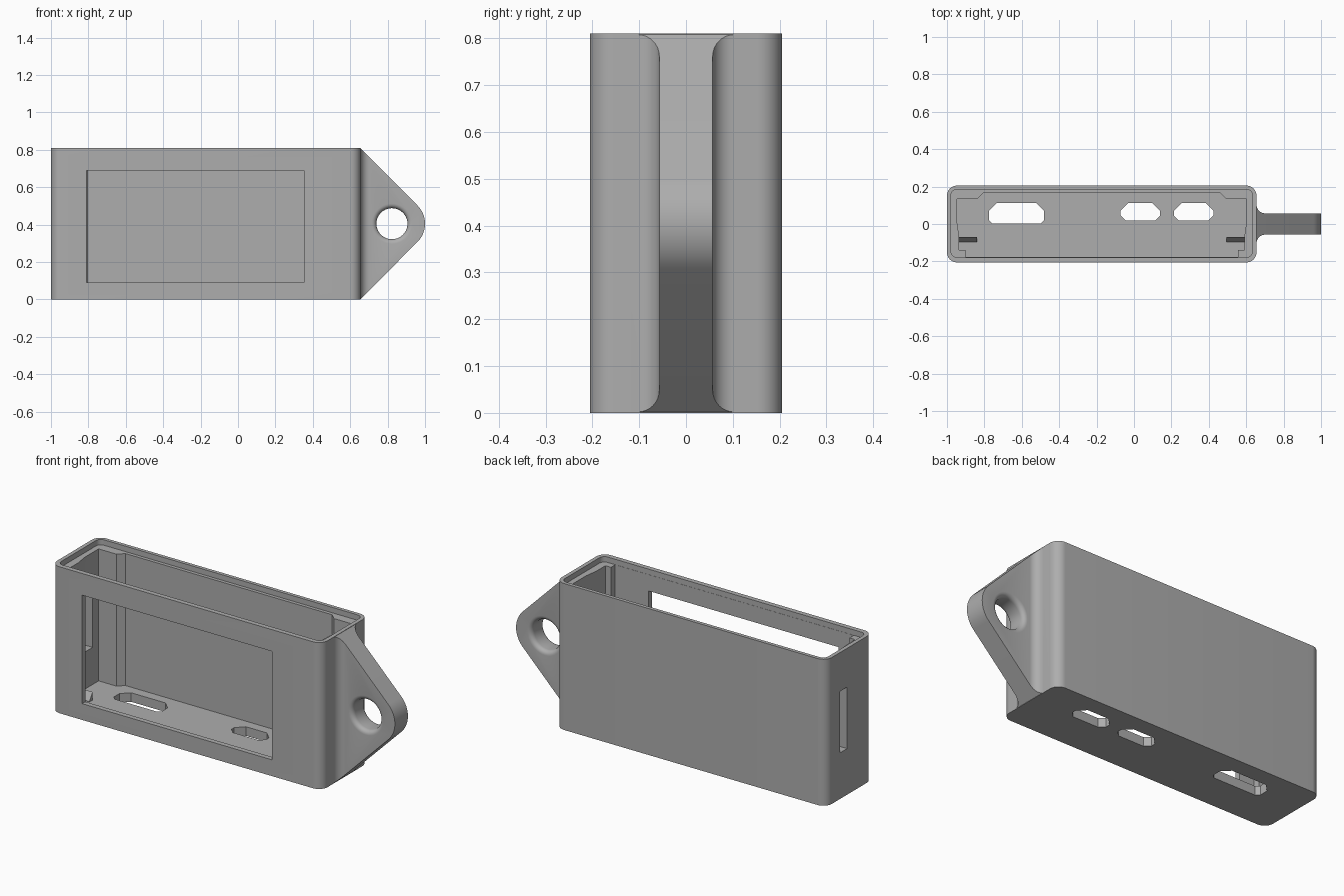
import bpy, bmesh, math
from mathutils import Vector

if "Cube" in bpy.data.objects:
    bpy.data.objects.remove(bpy.data.objects["Cube"])

grey = bpy.data.materials.new("mid_grey")
grey.diffuse_color = (0.42, 0.42, 0.42, 1)
grey.use_nodes = True
grey.node_tree.nodes["Principled BSDF"].inputs["Base Color"].default_value = grey.diffuse_color
MID = -0.1725          # mirror line of the case in x
TOP = 0.81


def prism(name, pts, lo, hi, axis='z'):
    """Extrude a 2D outline along z (points are x,y) or along y (points are x,z)."""
    bm = bmesh.new()
    place = (lambda p, h: (p[0], p[1], h)) if axis == 'z' else (lambda p, h: (p[0], h, p[1]))
    a = [bm.verts.new(place(p, lo)) for p in pts]
    b = [bm.verts.new(place(p, hi)) for p in pts]
    bm.faces.new(a)
    bm.faces.new(b)
    for i in range(len(pts)):
        j = (i + 1) % len(pts)
        bm.faces.new((a[i], a[j], b[j], b[i]))
    return finish(name, bm)


def finish(name, bm):
    bmesh.ops.recalc_face_normals(bm, faces=bm.faces)
    me = bpy.data.meshes.new(name)
    bm.to_mesh(me)
    bm.free()
    me.materials.append(grey)
    ob = bpy.data.objects.new(name, me)
    bpy.context.collection.objects.link(ob)
    return ob


def arc(cx, cy, r, a0, a1, n):
    return [(cx + r * math.cos(math.radians(a0 + (a1 - a0) * i / n)),
             cy + r * math.sin(math.radians(a0 + (a1 - a0) * i / n))) for i in range(n + 1)]


def rounded(x0, x1, y0, y1, r, n=10):
    return (arc(x1 - r, y1 - r, r, 0, 90, n) + arc(x0 + r, y1 - r, r, 90, 180, n)
            + arc(x0 + r, y0 + r, r, 180, 270, n) + arc(x1 - r, y0 + r, r, 270, 360, n))


def rect(x0, x1, y0, y1):
    return [(x0, y0), (x1, y0), (x1, y1), (x0, y1)]


def boolean(target, tool, op):
    m = target.modifiers.new(op, 'BOOLEAN')
    m.operation, m.object, m.solver = op, tool, 'EXACT'
    bpy.context.view_layer.objects.active = target
    bpy.ops.object.modifier_apply(modifier=m.name)
    bpy.data.objects.remove(tool)


# Outer case
case = prism("case", rounded(-1, 0.655, -0.205, 0.205, 0.053), 0, TOP)

# Hanging lug: filleted neck trimmed to a rounded triangle
neck = [(0.64, -0.103), (0.655, -0.103)] + arc(0.701, -0.103, 0.046, 180, 90, 8)
neck += [(1.05, -0.057), (1.05, 0.057)] + arc(0.701, 0.103, 0.046, 270, 180, 8) + [(0.64, 0.103)]
lug = prism("lug", neck, 0, TOP)
outline = [(0.63, 0), (0.653, 0)] + arc(0.862, 0.405, 0.138, -45, 45, 16) + [(0.653, TOP), (0.63, TOP)]
boolean(lug, prism("lug_outline", outline, -0.2, 0.2, 'y'), 'INTERSECT')

# Lug hole with rounded lips
R, F, H, N = 0.083, 0.025, 0.057, 40
half = [(R + F, H + 0.02)] + [(R + F - F * math.cos(math.radians(t)), H - F + F * math.sin(math.radians(t)))
                              for t in (90, 72, 54, 36, 18, 0)]
profile = half + [(r, -y) for r, y in reversed(half)]
bm = bmesh.new()
rings = [[bm.verts.new((0.823 + r * math.cos(2 * math.pi * k / N), y,
                        0.405 + r * math.sin(2 * math.pi * k / N))) for k in range(N)] for r, y in profile]
for p, q in zip(rings, rings[1:]):
    for k in range(N):
        bm.faces.new((p[k], p[(k + 1) % N], q[(k + 1) % N], q[k]))
bm.faces.new(rings[0])
bm.faces.new(rings[-1])
boolean(lug, finish("hole_cutter", bm), 'DIFFERENCE')
boolean(case, lug, 'UNION')

# Lid recess at the open top
boolean(case, prism("recess", rounded(-0.978, 0.633, -0.178, 0.185, 0.03, 6), 0.78, 0.9), 'DIFFERENCE')

# Stepped inner pocket, mirrored left to right
side = [(-0.83, 0.166), (-0.86, 0.134), (-0.947, 0.134), (-0.947, 0.016), (-0.936, -0.06),
        (-0.936, -0.14), (-0.902, -0.14), (-0.902, -0.177)]
side[0], side[1] = (-0.805, 0.166), (-0.838, 0.134)
pocket = side + [(2 * MID - x, y) for x, y in reversed(side)]
boolean(case, prism("pocket", pocket, 0.05, 0.85), 'DIFFERENCE')

# Display window in the front and slot in the left wall
boolean(case, prism("window", rect(-0.81, 0.352, 0.09, 0.69), -0.3, -0.15, 'y'), 'DIFFERENCE')
boolean(case, prism("wall_slot", rect(-1.1, -0.92, 0.02, 0.082), 0.255, 0.595), 'DIFFERENCE')

# Connector openings in the floor, with chamfered corners
for x0, x1, y0, c in ((-0.775, -0.48, 0.003, 0.018), (-0.072, 0.14, 0.018, 0.028), (0.213, 0.425, 0.018, 0.028)):
    t, y1 = 0.042, 0.112
    pts = [(x0 + c, y0), (x1 - c, y0), (x1, y0 + c), (x1, y1 - t), (x1 - t, y1),
           (x0 + t, y1), (x0, y1 - t), (x0, y0 + c)]
    boolean(case, prism("opening", pts, -0.1, 0.2), 'DIFFERENCE')

# Sloped board clips on the floor at both ends
for s in (-1, 1):
    xs = [MID + s * 0.765, MID + s * 0.668]
    bm = bmesh.new()
    ends = [[bm.verts.new((x, y, z)) for y, z in ((-0.07, 0.045), (-0.097, 0.045), (-0.097, 0.055), (-0.07, 0.095))]
            for x in xs]
    bm.faces.new(ends[0])
    bm.faces.new(ends[1])
    for i in range(4):
        j = (i + 1) % 4
        bm.faces.new((ends[0][i], ends[0][j], ends[1][j], ends[1][i]))
    finish("board_clip_left" if s < 0 else "board_clip_right", bm)

# Smooth the rounded surfaces
bpy.ops.object.select_all(action='DESELECT')
case.select_set(True)
bpy.context.view_layer.objects.active = case
bpy.ops.object.shade_smooth_by_angle(angle=math.radians(30))
